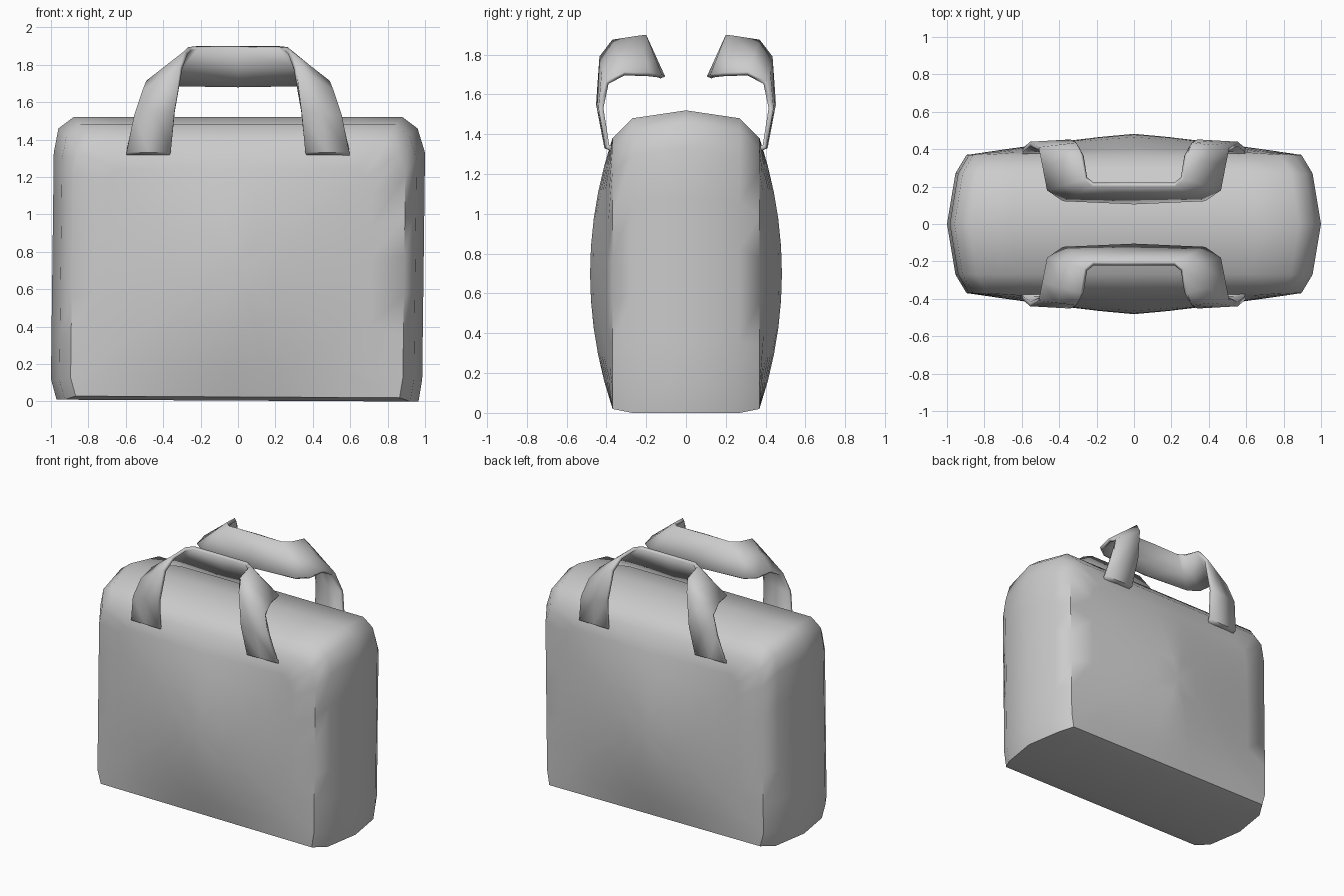
import bpy, bmesh

if "Cube" in bpy.data.objects:
    bpy.data.objects.remove(bpy.data.objects["Cube"])


def finish(name, bm, angle):
    bmesh.ops.recalc_face_normals(bm, faces=bm.faces)
    mesh = bpy.data.meshes.new(name)
    bm.to_mesh(mesh)
    bm.free()
    ob = bpy.data.objects.new(name, mesh)
    bpy.context.collection.objects.link(ob)
    bpy.ops.object.select_all(action='DESELECT')
    ob.select_set(True)
    bpy.context.view_layer.objects.active = ob
    bpy.ops.object.shade_smooth_by_angle(angle=angle)
    return ob


def subdivide_outline(corners, counts):
    pts = []
    for i, n in enumerate(counts):
        a, b = corners[i], corners[(i + 1) % len(corners)]
        for k in range(n):
            t = k / n
            pts.append((a[0] + (b[0] - a[0]) * t, a[1] + (b[1] - a[1]) * t))
    return pts


# Bag body: concentric rings of the front outline, bulging towards the panel middle
corners = [(-.97, .01), (.965, 0), (.985, .12), (1, 1.33), (.96, 1.46), (.88, 1.52),
           (-.88, 1.52), (-.96, 1.46), (-.985, 1.33), (-1, .12)]
outline = subdivide_outline(corners, [8, 1, 5, 1, 1, 8, 1, 1, 5, 1])


def bulge(x, z):
    u, v = min(1, abs(x) / .89), min(1, abs(z - .7) / .68)
    return .37 + .112 * (1 - u ** 1.2) * (1 - v * v)


def rim(y, sx, z0, z1):
    return [(x * sx, y, z0 + z / 1.52 * (z1 - z0)) for x, z in outline]


half = [rim(.27, .955, 0, 1.48), rim(.37, .895, .02, 1.38)]
for k in (.8, .6, .4, .2):
    ring = []
    for x, _, z in half[1]:
        x, z = x * k, .7 + (z - .7) * k
        ring.append((x, bulge(x, z), z))
    half.append(ring)
flipped = [[(x, -y, z) for x, y, z in r] for r in reversed(half)]

bm = bmesh.new()
rings = [[bm.verts.new(p) for p in r] for r in flipped + [rim(0, 1, 0, 1.52)] + half]
n = len(outline)
for a, b in zip(rings, rings[1:]):
    for i in range(n):
        j = (i + 1) % n
        bm.faces.new((a[i], a[j], b[j], b[i]))
for ring, y in ((rings[0], -.482), (rings[-1], .482)):
    centre = bm.verts.new((0, y, .7))
    for i in range(n):
        bm.faces.new((ring[i], ring[(i + 1) % n], centre))
finish("bag_body", bm, 0.9)

# Strap handles: ribbon between an inner and an outer edge, mirrored front to back
inner = [(-.37, .365, 1.31), (-.36, .41, 1.33), (-.34, .452, 1.55), (-.31, .435, 1.79),
         (-.285, .37, 1.875), (-.265, .24, 1.895), (-.22, .20, 1.90)]
outer = [(-.595, .365, 1.31), (-.595, .405, 1.33), (-.555, .44, 1.53), (-.51, .41, 1.665),
         (-.49, .31, 1.715), (-.465, .18, 1.71), (-.38, .122, 1.70)]


def both_sides(edge, middle):
    return edge + [middle] + [(-x, y, z) for x, y, z in reversed(edge)]


bm = bmesh.new()
rows = []
for a, b in zip(both_sides(inner, (0, .20, 1.90)), both_sides(outer, (0, .105, 1.69))):
    mid = [(p + q) / 2 for p, q in zip(a, b)]
    rows.append([bm.verts.new(p) for p in (a, mid, b)])
for r, s in zip(rows, rows[1:]):
    for i in range(2):
        bm.faces.new((r[i], r[i + 1], s[i + 1], s[i]))
handle = finish("handles", bm, 0.9)
# keep the ribbon facing outward so thickness grows inward
if handle.data.polygons[2].normal.y < 0:
    handle.data.flip_normals()
solid = handle.modifiers.new("thickness", 'SOLIDIFY')
solid.thickness = .025
solid.offset = -1
mirror = handle.modifiers.new("front_back", 'MIRROR')
mirror.use_axis = (False, True, False)
mirror.use_mirror_merge = False
